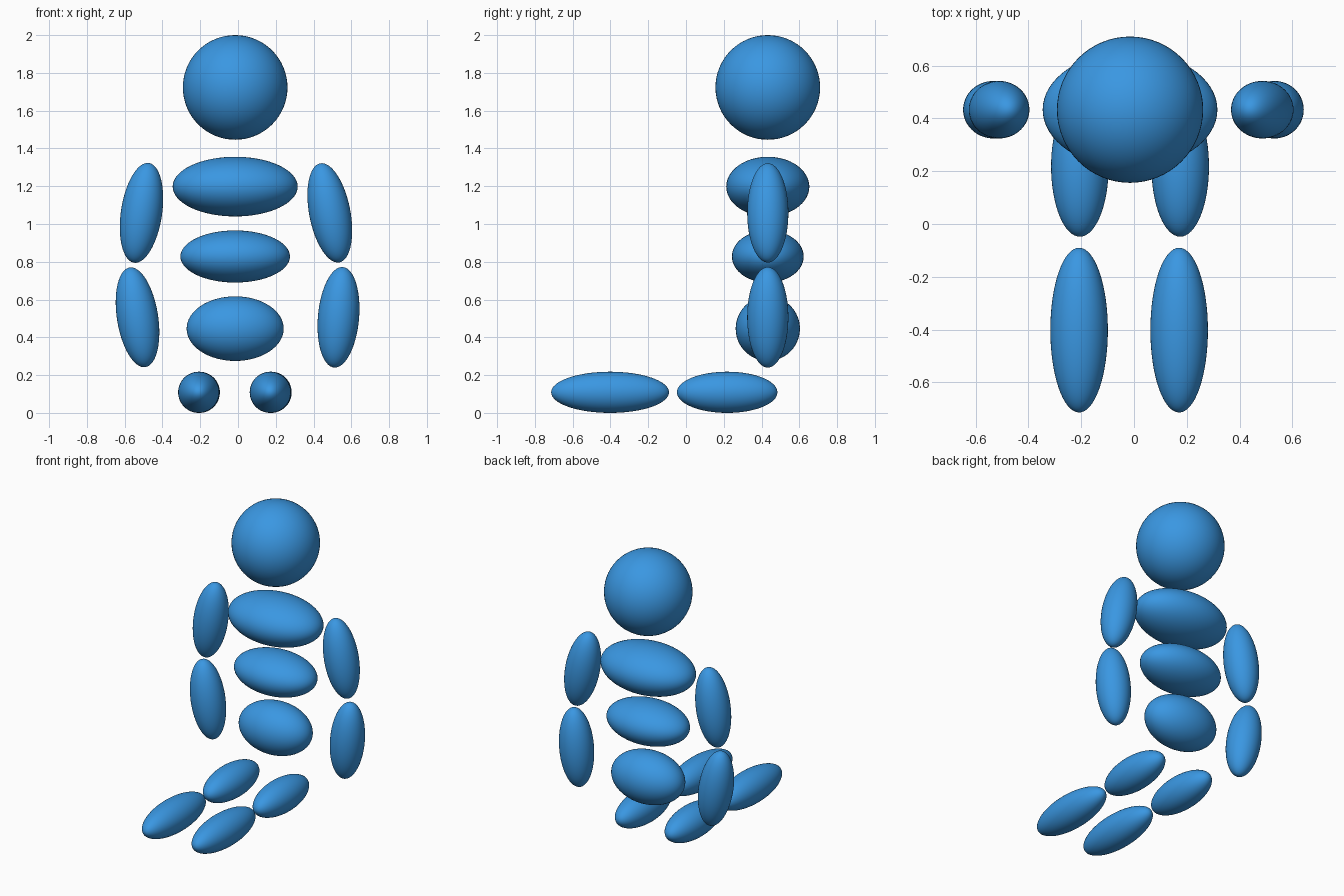
import bpy
from math import radians

cube = bpy.data.objects.get("Cube")
if cube:
    bpy.data.objects.remove(cube, do_unlink=True)

# One blue colour for the whole figure
blue = bpy.data.materials.new("sky_blue")
blue.use_nodes = True
colour = (0.042, 0.31, 0.76, 1)
blue.diffuse_color = colour
blue.node_tree.nodes["Principled BSDF"].inputs["Base Color"].default_value = colour

LIMB = 0.109      # radius shared by all limbs
SPINE_X = -0.015  # body centre line
BODY_Y = 0.433    # torso, head and arms share this depth


def ellipsoid(name, centre, radii, tilt=(0, 0, 0)):
    """Smooth ellipsoid whose poles lie on its local z axis."""
    bpy.ops.mesh.primitive_uv_sphere_add(
        segments=64, ring_count=32, radius=1, location=centre,
        rotation=[radians(a) for a in tilt])
    obj = bpy.context.object
    obj.name = obj.data.name = name
    obj.scale = radii
    obj.data.materials.append(blue)
    bpy.ops.object.shade_smooth()
    return obj


# Head and three stacked torso segments
for name, z, radii in (
        ("head", 1.723, (0.277, 0.277, 0.277)),
        ("chest", 1.198, (0.331, 0.220, 0.158)),
        ("waist", 0.828, (0.290, 0.190, 0.138)),
        ("hips", 0.446, (0.257, 0.170, 0.171))):
    ellipsoid(name, (SPINE_X, BODY_Y, z), radii)

# Arms hang down, each segment leaning sideways
for name, x, z, lean in (
        ("right_upper_arm", -0.511, 1.059, 8.5),
        ("left_upper_arm", 0.486, 1.059, -11),
        ("right_forearm", -0.532, 0.506, -9),
        ("left_forearm", 0.532, 0.506, 5)):
    ellipsoid(name, (x, BODY_Y, z), (LIMB, LIMB, 0.267), (0, lean, 0))

# Legs lie flat on the ground pointing forward
for side, thigh_x, shin_x in (("right", -0.205, -0.208), ("left", 0.175, 0.171)):
    ellipsoid(side + "_thigh", (thigh_x, 0.218, LIMB), (LIMB, LIMB, 0.266), (90, 0, 0))
    ellipsoid(side + "_shin", (shin_x, -0.402, LIMB), (LIMB, LIMB, 0.312), (90, 0, 0))
